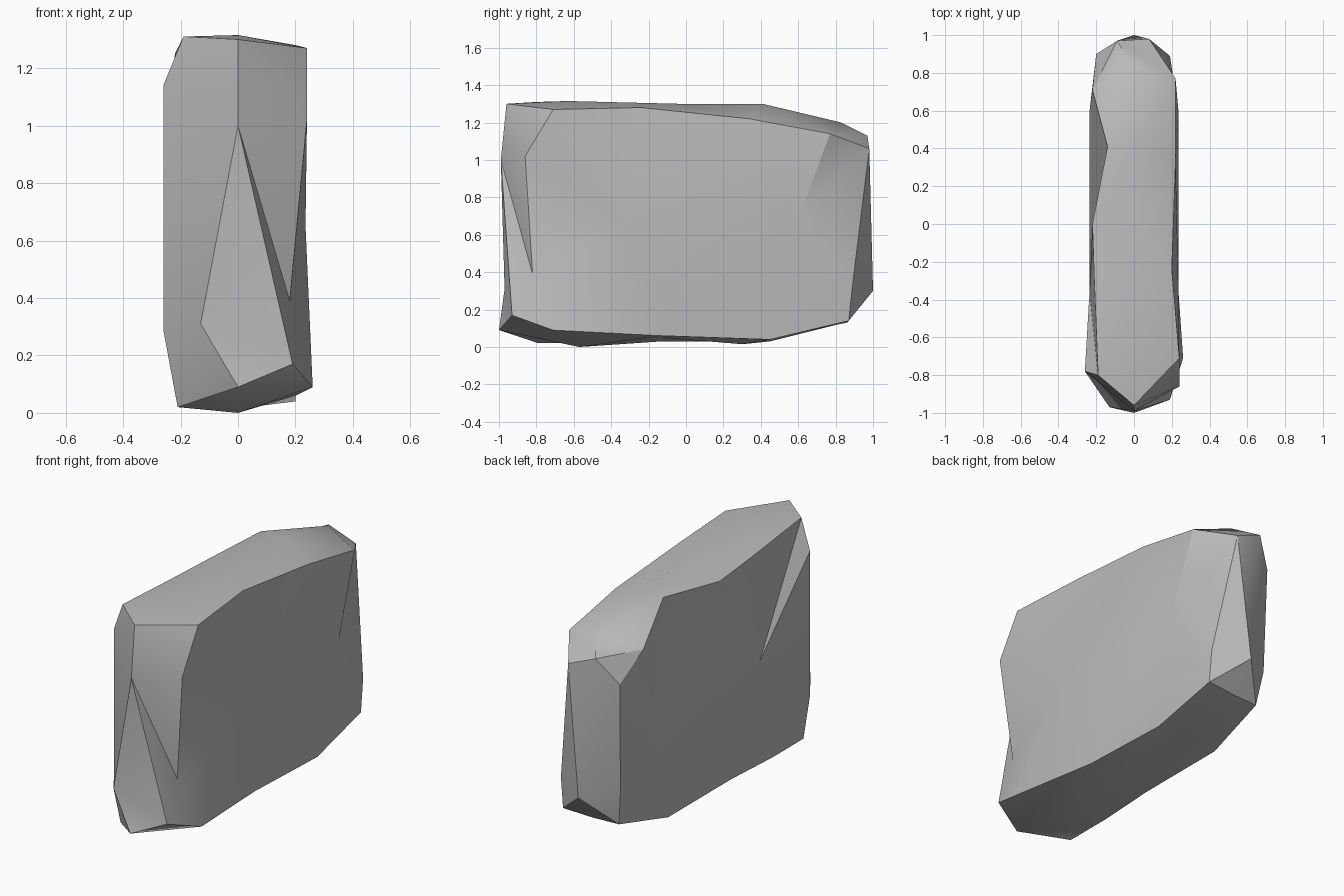
import bpy
import bmesh
import math

# Remove the default cube
default_cube = bpy.data.objects.get("Cube")
if default_cube:
    bpy.data.objects.remove(default_cube, do_unlink=True)

# Plain stone colour
stone = bpy.data.materials.new("stone_grey")
stone.use_nodes = True
colour = (0.5, 0.5, 0.5, 1)
stone.diffuse_color = colour
stone.node_tree.nodes["Principled BSDF"].inputs["Base Color"].default_value = colour

# Each row crosses the rim of the slab: -x edge, middle, +x edge.
# Corners repeated in neighbouring rows merge into one.
front_rows = [
    ((-.21, -.79, .02), (0, -1, .09), (.19, -.93, .17)),
    ((-.26, -.78, .29), (-.13, -.97, .31), (.19, -.93, .17)),
    ((-.26, -.78, .8), (0, -.99, 1), (.18, -.82, .39)),
    ((-.26, -.78, 1.14), (0, -.99, 1), (.24, -.86, 1.02)),
]
top_rows = [
    ((-.19, -.8, 1.31), (0, -.96, 1.3), (.24, -.71, 1.27)),
    ((-.21, -.3, 1.27), (0, -.63, 1.315), (.2, -.24, 1.28)),
    ((-.22, 0, 1.25), (0, -.03, 1.3), (.22, .34, 1.22)),
    ((-.14, .41, 1.29), (.02, .41, 1.3), (.22, .77, 1.14)),
]
back_rows = [
    ((-.22, .71, 1.12), (0, .83, 1.2), (.22, .77, 1.14)),
    ((-.2, .9, .98), (-.09, .97, 1.13), (.08, .98, 1.06)),
    ((-.19, .88, .34), (0, 1, .3), (.19, .89, .33)),
    ((-.16, .85, .13), (0, 1, .3), (.19, .87, .14)),
]
bottom_rows = [
    ((-.16, .85, .13), (.01, .86, .13), (.19, .87, .14)),
    ((-.2, .45, .03), (0, .3, .015), (.2, .45, .04)),
    ((-.2, -.13, .03), (0, -.13, .05), (.2, -.13, .06)),
    ((-.21, -.5, .02), (0, -.57, 0), (.26, -.71, .09)),
]


def add_face(bm, *corners):
    """Add a triangle, skipping those collapsed by a shared corner."""
    unique = list(dict.fromkeys(corners))
    if len(unique) == 3:
        bm.faces.new(unique)


def build_slab(rows):
    bm = bmesh.new()
    shared = {}

    def vertex(point):
        if point not in shared:
            shared[point] = bm.verts.new(point)
        return shared[point]

    def fill_side(loop, half_width):
        """Close a broad side around a front and a back inner point."""
        front_hub = vertex((half_width, -.35, .65))
        back_hub = vertex((half_width, .6, .68))
        for a, b in zip(loop, loop[1:] + loop[:1]):
            hub_a, hub_b = (back_hub if v.co.y > .2 else front_hub for v in (a, b))
            add_face(bm, hub_a, a, b)
            add_face(bm, hub_a, b, hub_b)

    left, middle, right = [[vertex(row[side]) for row in rows] for side in range(3)]

    # Chipped rim on both sides of the middle line
    for i in range(len(rows)):
        j = (i + 1) % len(rows)
        add_face(bm, left[i], middle[i], middle[j])
        add_face(bm, left[i], middle[j], left[j])
        add_face(bm, middle[i], right[i], middle[j])
        add_face(bm, right[i], right[j], middle[j])

    # Broad sides
    fill_side(left, -.235)
    fill_side(right, .235)

    bmesh.ops.recalc_face_normals(bm, faces=bm.faces)
    mesh = bpy.data.meshes.new("stone_slab")
    bm.to_mesh(mesh)
    bm.free()
    return mesh


slab_mesh = build_slab(front_rows + top_rows + back_rows + bottom_rows)
slab_mesh.materials.append(stone)
slab = bpy.data.objects.new("stone_slab", slab_mesh)
bpy.context.collection.objects.link(slab)

# Soft facets with crisp chipped edges
bpy.ops.object.select_all(action="DESELECT")
slab.select_set(True)
bpy.context.view_layer.objects.active = slab
bpy.ops.object.shade_smooth_by_angle(angle=math.radians(30))
